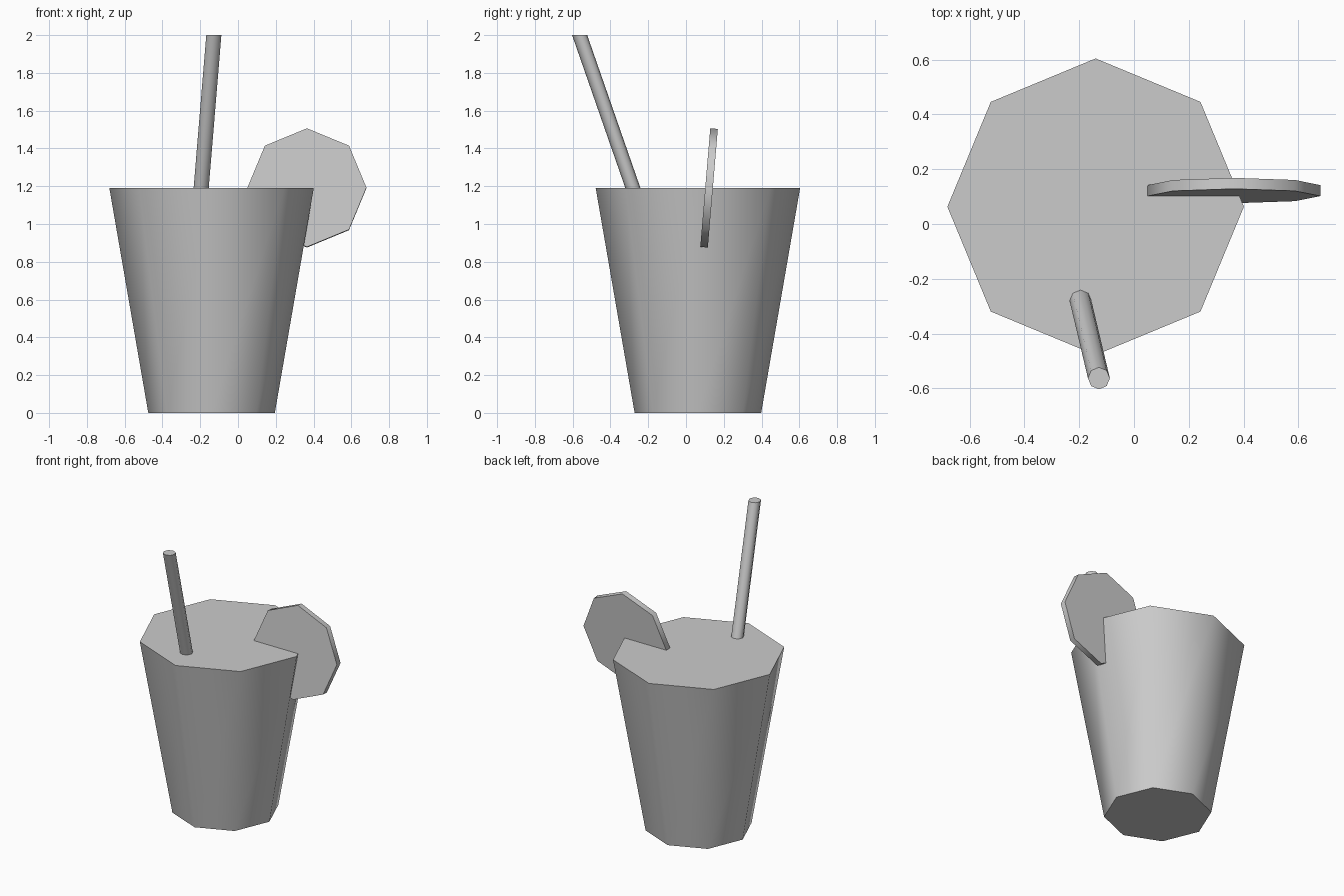
import bpy, bmesh
from math import radians, pi, cos, sin
from mathutils import Matrix, Vector

if "Cube" in bpy.data.objects:
    bpy.data.objects.remove(bpy.data.objects["Cube"])

SIDES = 8


def octagon_loft(name, start, end, r_start, r_end):
    """Closed eight-sided solid between two level rings."""
    bm = bmesh.new()
    rings = []
    for centre, r in ((start, r_start), (end, r_end)):
        rings.append([bm.verts.new(Vector(centre) + Vector((r * cos(a), r * sin(a), 0)))
                      for a in (2 * pi * i / SIDES for i in range(SIDES))])
    low, high = rings
    bm.faces.new(low[::-1])
    bm.faces.new(high)
    for i in range(SIDES):
        j = (i + 1) % SIDES
        bm.faces.new((low[i], low[j], high[j], high[i]))
    mesh = bpy.data.meshes.new(name)
    bm.to_mesh(mesh)
    bm.free()
    obj = bpy.data.objects.new(name, mesh)
    bpy.context.collection.objects.link(obj)
    # Smooth sides, sharp end caps
    bpy.ops.object.select_all(action='DESELECT')
    obj.select_set(True)
    bpy.context.view_layer.objects.active = obj
    bpy.ops.object.shade_smooth_by_angle(angle=radians(60))
    return obj


# Tapered cup, filled to the rim
octagon_loft("cup", (-0.14, 0.063, 0), (-0.14, 0.063, 1.19), 0.335, 0.541)

# Leaning straw with level ends, reaching down into the drink
top, entry = Vector((-0.128, -0.563, 2.0)), Vector((-0.195, -0.281, 1.19))
octagon_loft("straw", entry + (entry - top) * 1.2, top, 0.04, 0.04)

# Fruit slice standing on the rim, tipped slightly backwards
fruit = octagon_loft("fruit_slice", (0, 0, -0.02), (0, 0, 0.02), 0.315, 0.315)
fruit.matrix_world = (Matrix.Translation((0.365, 0.122, 1.191))
                      @ Matrix.Rotation(radians(90 - 4.8), 4, 'X'))
